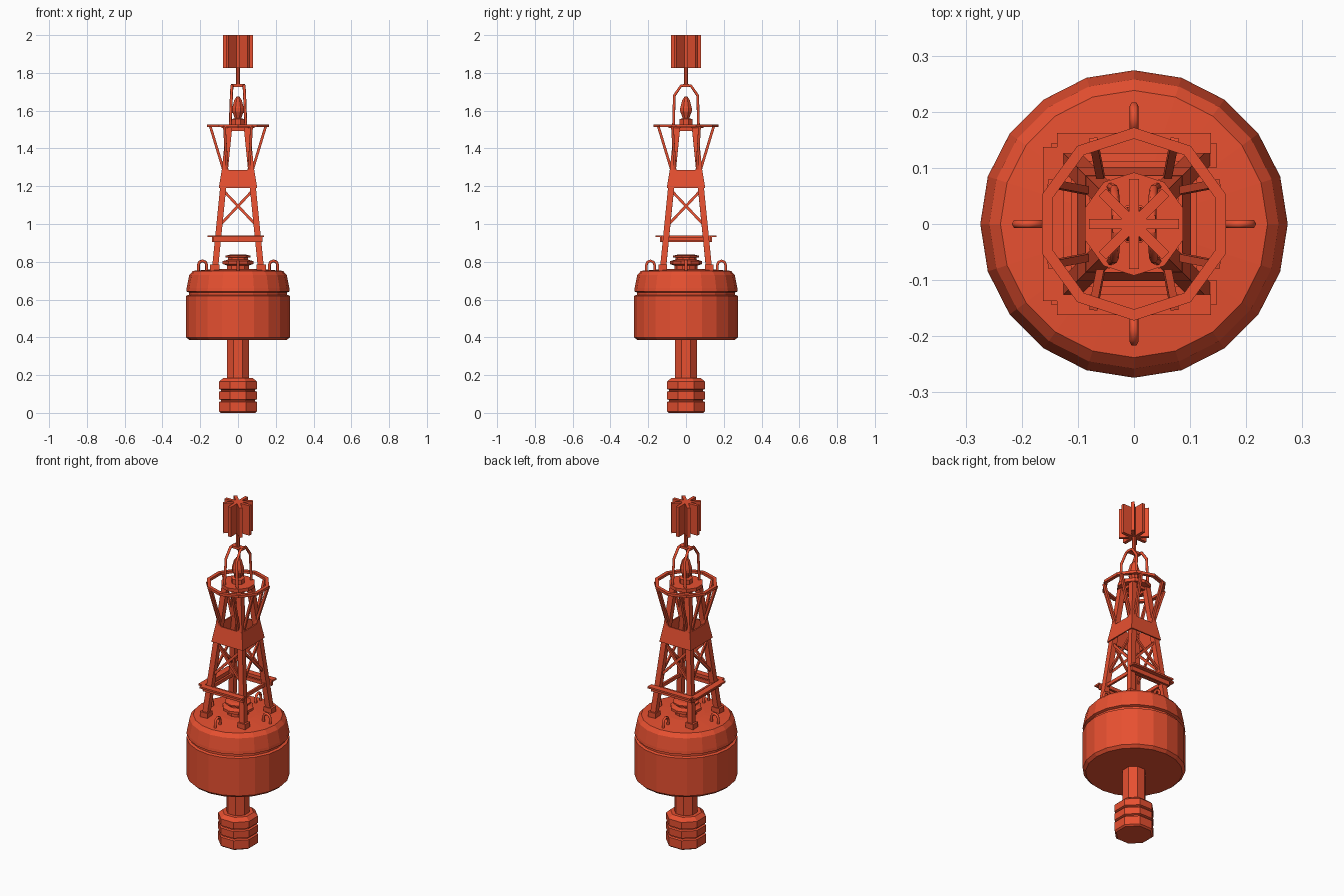
import bpy, bmesh, math
from mathutils import Vector, Matrix

if "Cube" in bpy.data.objects:
    bpy.data.objects.remove(bpy.data.objects["Cube"])

red = bpy.data.materials.new("red_paint")
red.diffuse_color = (0.8, 0.08, 0.03, 1)
red.use_nodes = True
red.node_tree.nodes["Principled BSDF"].inputs["Base Color"].default_value = red.diffuse_color


def finish(name, bm):
    bmesh.ops.recalc_face_normals(bm, faces=bm.faces)
    me = bpy.data.meshes.new(name)
    bm.to_mesh(me)
    bm.free()
    me.materials.append(red)
    ob = bpy.data.objects.new(name, me)
    bpy.context.collection.objects.link(ob)
    return ob


def lathe(name, profile, n, phase=0.0, closed=False):
    """Revolve (radius, z) points into a flat-sided solid, or a ring if closed."""
    bm = bmesh.new()
    rings = []
    for r, z in profile:
        angs = [phase + 2 * math.pi * i / n for i in range(n)]
        rings.append([bm.verts.new((r * math.cos(a), r * math.sin(a), z)) for a in angs])
    pairs = list(zip(rings, rings[1:]))
    if closed:
        pairs.append((rings[-1], rings[0]))
    else:
        bm.faces.new(rings[0])
        bm.faces.new(rings[-1])
    for a, b in pairs:
        for i in range(n):
            j = (i + 1) % n
            bm.faces.new((a[i], a[j], b[j], b[i]))
    return finish(name, bm)


def bar(name, p, q, w, h, up=(0, 1, 0)):
    """Rectangular bar from p to q; h is measured along up."""
    p, q = Vector(p), Vector(q)
    d = (q - p).normalized()
    side = d.cross(Vector(up)).normalized()
    up = side.cross(d)
    m = Matrix((side * w, up * h, q - p)).transposed().to_4x4()
    m.translation = (p + q) / 2
    bm = bmesh.new()
    bmesh.ops.create_cube(bm, size=1, matrix=m)
    return finish(name, bm)


def pipe(name, pts, r):
    cu = bpy.data.curves.new(name, 'CURVE')
    cu.dimensions = '3D'
    cu.bevel_depth = r
    cu.bevel_resolution = 1
    cu.use_fill_caps = True
    sp = cu.splines.new('POLY')
    sp.points.add(len(pts) - 1)
    for pt, c in zip(sp.points, pts):
        pt.co = (*c, 1)
    cu.materials.append(red)
    ob = bpy.data.objects.new(name, cu)
    bpy.context.collection.objects.link(ob)
    bpy.ops.object.select_all(action='DESELECT')
    ob.select_set(True)
    bpy.context.view_layer.objects.active = ob
    bpy.ops.object.convert(target='MESH')


def turn(p, k):
    """Rotate a point k quarter turns about z."""
    return Matrix.Rotation(k * math.pi / 2, 3, 'Z') @ Vector(p)


half = math.pi / 8
up10 = math.pi / 2

# Float, stem and counterweight
lathe("float", [(.258, .385), (.274, .4), (.274, .62), (.26, .625), (.26, .638),
                (.274, .643), (.272, .66), (.258, .73), (.238, .752), (.1, .762)], 20)
lathe("stem", [(.064, .17), (.064, .39)], 8, half)
lathe("counterweight", [(.098, 0), (.108, .008), (.108, .058), (.097, .062), (.097, .068),
                        (.108, .072), (.108, .112), (.097, .116), (.097, .122),
                        (.108, .126), (.108, .165), (.085, .185)], 8, half)

# Deck hatch
lathe("hatch", [(.06, .755), (.06, .78), (.085, .788), (.085, .803), (.055, .812),
                (.055, .822), (.07, .824), (.07, .832), (.045, .838)], 10, up10)


# Tower legs follow one sloping line
def leg_r(z):
    return .122 - (z - .76) * .1


for k in range(4):
    bar(f"leg_{k}", turn((leg_r(.75), leg_r(.75), .75), k),
        turn((leg_r(1.52), leg_r(1.52), 1.52), k), .032, .032)
    bar(f"foot_{k}", turn((.122, .122, .745), k), turn((.122, .122, .785), k), .05, .045)

    # Cross braces on each side
    a, b = leg_r(.99), leg_r(1.18)
    for s in (-1, 1):
        bar(f"brace_{k}_{s}", turn((-s * a, -a, .99), k), turn((s * b, -b, 1.18), k),
            .014, .01, turn((0, 1, 0), k))

    # Flared struts carrying the guard ring
    for s in (-1, 1):
        bar(f"strut_{k}_{s}", turn((.075, s * .058, 1.28), k),
            turn((.147, s * .072, 1.518), k), .014, .014, turn((0, 1, 0), k))

    # Lifting eyes
    arc = [(.188 + .022 * math.cos(t * math.pi / 4), 0, .783 + .022 * math.sin(t * math.pi / 4))
           for t in range(5)]
    pts = [(.21, 0, .745)] + arc + [(.166, 0, .75)]
    pipe(f"lifting_eye_{k}", [turn(c, k) for c in pts], .008)

    # Top and bottom rails of the tower
    for z, t in ((.92, .02), (1.5, .015)):
        r = leg_r(z)
        bar(f"tower_rail_{k}_{z}", turn((-r, -r, z), k), turn((r, -r, z), k), .012, t, (0, 0, 1))

# Foot planks on three sides, each with a flange below
for k, name in ((0, "front"), (2, "back"), (3, "left")):
    bar(f"{name}_plank", turn((-.137, -.144, .935), k), turn((.137, -.144, .935), k),
        .036, .01, (0, 0, 1))
    bar(f"{name}_plank_flange", turn((-.13, -.132, .918), k), turn((.13, -.132, .918), k),
        .012, .026, (0, 0, 1))

# Sheet panels wrapped round the tower
q = math.sqrt(2)
lathe("tower_panels", [(.102 * q, 1.19), (.086 * q, 1.285), (.078 * q, 1.285), (.094 * q, 1.19)],
      4, math.pi / 4, closed=True)

# Guard ring and lamp platform
lathe("guard_ring", [(.152, 1.513), (.172, 1.513), (.172, 1.528), (.152, 1.528)], 10, up10, True)
lathe("lamp_platform", [(.092, 1.508), (.092, 1.528)], 10, up10)

# Lamp
lathe("lamp", [(.036, 1.525), (.036, 1.555), (.02, 1.56), (.022, 1.57), (.033, 1.595),
               (.033, 1.615), (.022, 1.655), (.008, 1.675)], 8, half)

# Bent cage over the lamp and mast
for s in (-1, 1):
    half_arch = [(s * .041, .066, 1.52), (s * .035, .062, 1.68), (s * .032, .025, 1.733)]
    pts = half_arch + [(x, -y, z) for x, y, z in reversed(half_arch)]
    pipe(f"lamp_cage_{s}", pts, .008)
bar("cage_crossbar", (-.038, 0, 1.733), (.038, 0, 1.733), .03, .014, (0, 0, 1))
lathe("mast", [(.012, 1.73), (.012, 1.84)], 8, half)

# Topmark of crossed plates
for i in range(4):
    a = i * math.pi / 4
    d = Vector((math.cos(a), math.sin(a), 0)) * .08
    c = Vector((0, 0, 1.9125))
    bar(f"topmark_plate_{i}", c - d, c + d, .018, .175, (0, 0, 1))
